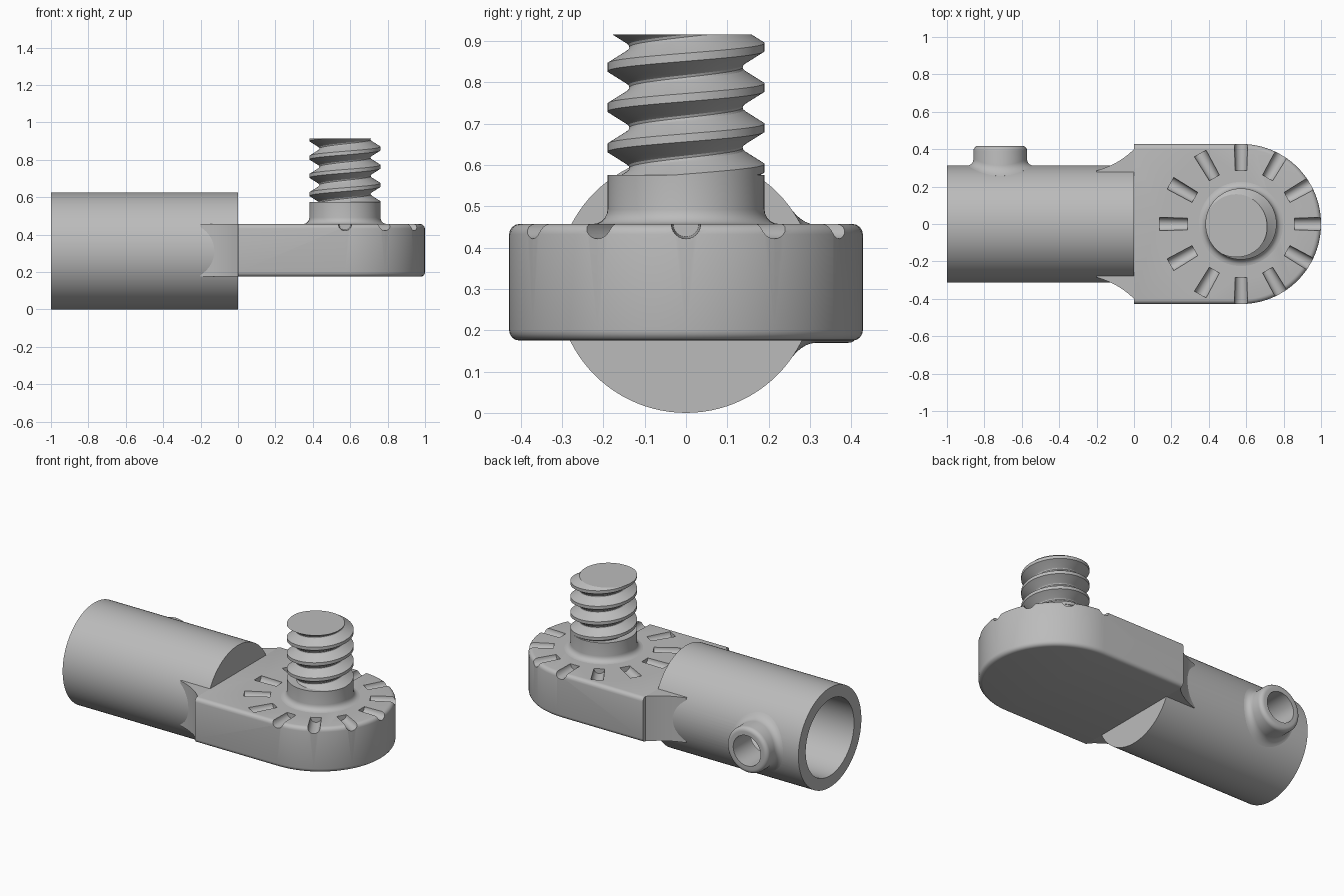
import bpy, bmesh
from math import sin, cos, pi, sqrt, radians, floor
from mathutils import Matrix

if "Cube" in bpy.data.objects:
    bpy.data.objects.remove(bpy.data.objects["Cube"])

GREY = (0.5, 0.5, 0.5, 1)
metal = bpy.data.materials.new("plain grey")
metal.use_nodes = True
metal.diffuse_color = GREY
metal.node_tree.nodes["Principled BSDF"].inputs["Base Color"].default_value = GREY

SEG = 96
TUBE_R, BORE_R, AXIS_Z = 0.3125, 0.24, 0.3125
PLATE_R, EYE_X = 0.428, 0.572
LOW, HIGH = 0.175, 0.457
BOSS_X = -0.715


def finish(name, bm, angle=30):
    bmesh.ops.recalc_face_normals(bm, faces=bm.faces)
    mesh = bpy.data.meshes.new(name)
    bm.to_mesh(mesh)
    bm.free()
    mesh.materials.append(metal)
    obj = bpy.data.objects.new(name, mesh)
    bpy.context.collection.objects.link(obj)
    smooth(obj, angle)
    return obj


def select(obj):
    bpy.ops.object.select_all(action="DESELECT")
    obj.select_set(True)
    bpy.context.view_layer.objects.active = obj


def smooth(obj, angle=30):
    select(obj)
    bpy.ops.object.shade_smooth_by_angle(angle=radians(angle))


def loft(name, rings, closed=False):
    """Skin a list of rings; join the ends, or cap them."""
    bm = bmesh.new()
    loops = [[bm.verts.new(p) for p in ring] for ring in rings]
    pairs = list(zip(loops, loops[1:]))
    if closed:
        pairs.append((loops[-1], loops[0]))
    else:
        bm.faces.new(loops[0])
        bm.faces.new(loops[-1])
    for a, b in pairs:
        for i in range(len(a)):
            j = (i + 1) % len(a)
            bm.faces.new((a[i], a[j], b[j], b[i]))
    return finish(name, bm)


def slab(outline):
    """Prism between the lower and upper plate levels."""
    bm = bmesh.new()
    base = bm.faces.new([bm.verts.new((x, y, LOW)) for x, y in outline])
    top = bmesh.ops.extrude_face_region(bm, geom=[base])["geom"]
    verts = [g for g in top if isinstance(g, bmesh.types.BMVert)]
    bmesh.ops.translate(bm, verts=verts, vec=(0, 0, HIGH - LOW))
    return bm


def cut(obj, cutter):
    cutter.hide_render = True
    mod = obj.modifiers.new("cut", "BOOLEAN")
    mod.operation, mod.solver, mod.object = "DIFFERENCE", "EXACT", cutter
    select(obj)
    bpy.ops.object.modifier_apply(modifier=mod.name)
    bpy.data.objects.remove(cutter)
    smooth(obj)


angles = [2 * pi * i / SEG for i in range(SEG)]

# Socket tube with a blind bore
tube = loft("socket_tube", [
    [(x, r * cos(a), AXIS_Z + r * sin(a)) for a in angles]
    for r, x in ((BORE_R, -0.25), (BORE_R, -1), (TUBE_R, -1), (TUBE_R, 0))])

# Side hole through the tube wall
bm = bmesh.new()
bmesh.ops.create_cone(
    bm, cap_ends=True, segments=48, radius1=0.097, radius2=0.097, depth=0.4,
    matrix=Matrix.Translation((BOSS_X, 0.35, AXIS_Z)) @ Matrix.Rotation(pi / 2, 4, "X"))
cut(tube, finish("hole_cutter", bm))


# Boss around the side hole, its foot following the tube
def boss_ring(r, height, wall=None):
    return [(BOSS_X + r * cos(a),
             height + (sqrt(wall ** 2 - (r * sin(a)) ** 2) if wall else 0),
             AXIS_Z + r * sin(a)) for a in angles]


quarter = [pi / 2 * i / 5 for i in range(6)]
rings = [boss_ring(0.178 - 0.035 * sin(t), 0.035 * (1 - cos(t)), TUBE_R) for t in quarter]
rings += [boss_ring(0.118 + 0.025 * cos(t), 0.392 + 0.025 * sin(t)) for t in quarter]
rings += [boss_ring(0.095, 0.417), boss_ring(0.095, 0, BORE_R)]
loft("side_boss", rings, closed=True)

# Eye plate with a rounded end and softened rims
outline = [(0, -PLATE_R)]
outline += [(EYE_X + PLATE_R * sin(t), -PLATE_R * cos(t))
            for t in (pi * i / 48 for i in range(49))]
outline += [(0, PLATE_R)]
bm = slab(outline)
rims = [e for e in bm.edges
        if abs(e.verts[0].co.z - e.verts[1].co.z) < 0.01
        and max(v.co.x for v in e.verts) > 0.01]
bmesh.ops.bevel(bm, geom=rims, offset=0.025, segments=4, profile=0.5, affect="EDGES")
plate = finish("eye_plate", bm)

# Ring of twelve radial notches
bm = bmesh.new()
for i in range(12):
    place = (Matrix.Translation((EYE_X, 0, HIGH)) @ Matrix.Rotation(pi * i / 6, 4, "Z")
             @ Matrix.Translation((0.36, 0, 0)) @ Matrix.Rotation(pi / 2, 4, "Y"))
    bmesh.ops.create_cone(bm, cap_ends=True, segments=24, radius1=0.031,
                          radius2=0.036, depth=0.15, matrix=place)
cut(plate, finish("notch_cutter", bm))

# Flared neck between the plate and the tube
flare = []
for i in range(13):
    t = i / 12
    flare.append((-0.16 * t * (1 - t) - 0.2 * t * t,
                  0.4 * (1 - t) ** 2 + 0.64 * t * (1 - t) + 0.285 * t * t))
finish("neck", slab(flare + [(x, -y) for x, y in reversed(flare)]))

# Collar with a filleted foot
collar = [(0.225 - 0.035 * sin(t), HIGH + 0.035 * (1 - cos(t))) for t in quarter]
collar = [(0.225, HIGH - 0.02)] + collar + [(0.19, 0.575)]
loft("collar", [[(EYE_X + r * cos(a), r * sin(a), z) for a in angles] for r, z in collar])

# Right-handed screw thread, trimmed flat at both ends
PITCH, START, BOTTOM, TOP = 0.0975, 0.8606, 0.56, 0.915
PROFILE = [(-0.1, 0.19), (0.1, 0.19), (0.38, 0.146), (0.44, 0.139),
           (0.5, 0.137), (0.56, 0.139), (0.62, 0.146), (0.9, 0.19)]


def thread_radius(phase):
    phase = phase - floor(phase + 0.1)
    for (t0, r0), (t1, r1) in zip(PROFILE, PROFILE[1:]):
        if phase <= t1:
            return r0 + (r1 - r0) * (phase - t0) / (t1 - t0)
    return PROFILE[-1][1]


bm = bmesh.new()
columns = []
for i in range(SEG + 1):
    turn = i / SEG
    a = 2 * pi * turn
    column = []
    for k in range(-5, 3):
        for t, _ in PROFILE[:-1]:
            z = min(max(START + PITCH * (turn + k + t), BOTTOM), TOP)
            r = thread_radius((z - START) / PITCH - turn)
            column.append(bm.verts.new((EYE_X + r * cos(a), r * sin(a), z)))
    columns.append(column)
for a, b in zip(columns, columns[1:]):
    for j in range(len(a) - 1):
        bm.faces.new((a[j], b[j], b[j + 1], a[j + 1]))
bmesh.ops.remove_doubles(bm, verts=bm.verts, dist=0.00002)
bmesh.ops.holes_fill(bm, edges=[e for e in bm.edges if e.is_boundary], sides=0)
finish("screw_thread", bm, 25)
